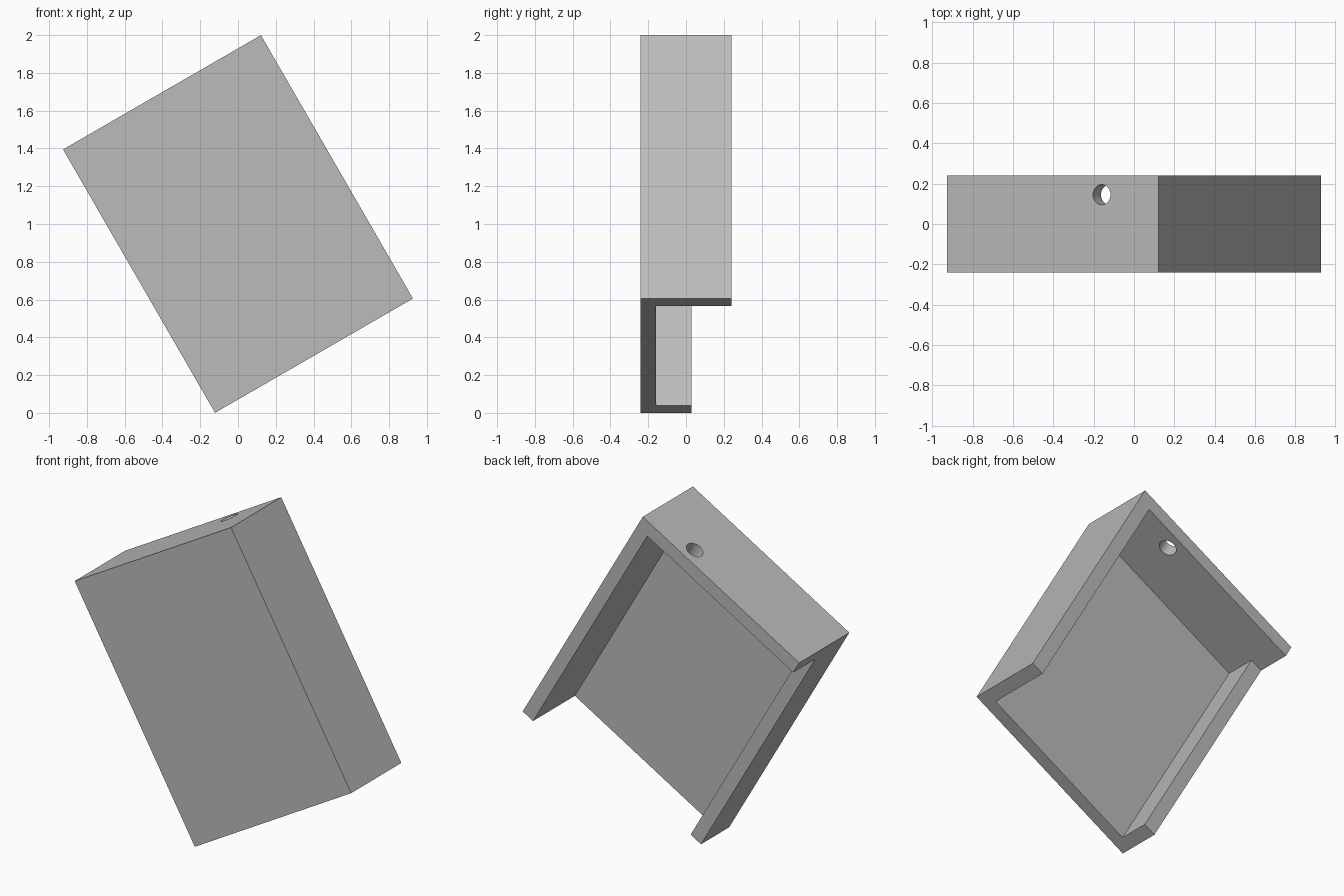
import bpy
import math
from mathutils import Matrix

cube = bpy.data.objects.get("Cube")
if cube:
    bpy.data.objects.remove(cube, do_unlink=True)

# Overall sizes before tilting
WIDTH, DEPTH, HEIGHT, WALL = 1.21, 0.48, 1.61, 0.08
X, Y, Z = WIDTH / 2, DEPTH / 2, HEIGHT / 2
TILT = Matrix.Translation((0, 0, 1)) @ Matrix.Rotation(math.radians(-30), 4, "Y")

grey = bpy.data.materials.new("plain grey")
grey.use_nodes = True
colour = (0.5, 0.5, 0.5, 1)
grey.diffuse_color = colour
grey.node_tree.nodes["Principled BSDF"].inputs["Base Color"].default_value = colour


def box(name, x, y, z):
    """Tilted box spanning the given (low, high) ranges."""
    bpy.ops.mesh.primitive_cube_add(size=1)
    obj = bpy.context.object
    obj.name = name
    centre = Matrix.Translation([(a + b) / 2 for a, b in (x, y, z)])
    size = Matrix.Diagonal([b - a for a, b in (x, y, z)] + [1])
    obj.data.transform(centre @ size)
    obj.matrix_world = TILT
    obj.data.materials.append(grey)
    return obj


# Front panel, with the end plate and two side walls standing behind it
back = -Y + WALL
box("front_panel", (-X, X), (-Y, back), (-Z, Z))
end_plate = box("end_plate", (-X, X), (back, Y), (Z - WALL, Z))
box("deep_side_wall", (X - WALL, X), (back, Y), (-Z, Z - WALL))
box("shallow_side_wall", (-X, -X + WALL), (back, 0.03), (-Z, Z - WALL))

# Round hole through the end plate
bpy.ops.mesh.primitive_cylinder_add(vertices=48, radius=0.05, depth=0.3)
cutter = bpy.context.object
cutter.name = "hole_cutter"
cutter.data.materials.append(grey)
cutter.matrix_world = TILT @ Matrix.Translation((0.28, 0.145, Z))
cutter.hide_render = True
cutter.hide_set(True)
hole = end_plate.modifiers.new("round hole", "BOOLEAN")
hole.operation = "DIFFERENCE"
hole.solver = "EXACT"
hole.object = cutter

# Smooth the hole while keeping its rim sharp
bpy.ops.object.select_all(action="DESELECT")
end_plate.select_set(True)
bpy.context.view_layer.objects.active = end_plate
bpy.ops.object.modifier_apply(modifier=hole.name)
bpy.ops.object.shade_smooth_by_angle(angle=math.radians(30))
bpy.data.objects.remove(cutter, do_unlink=True)
